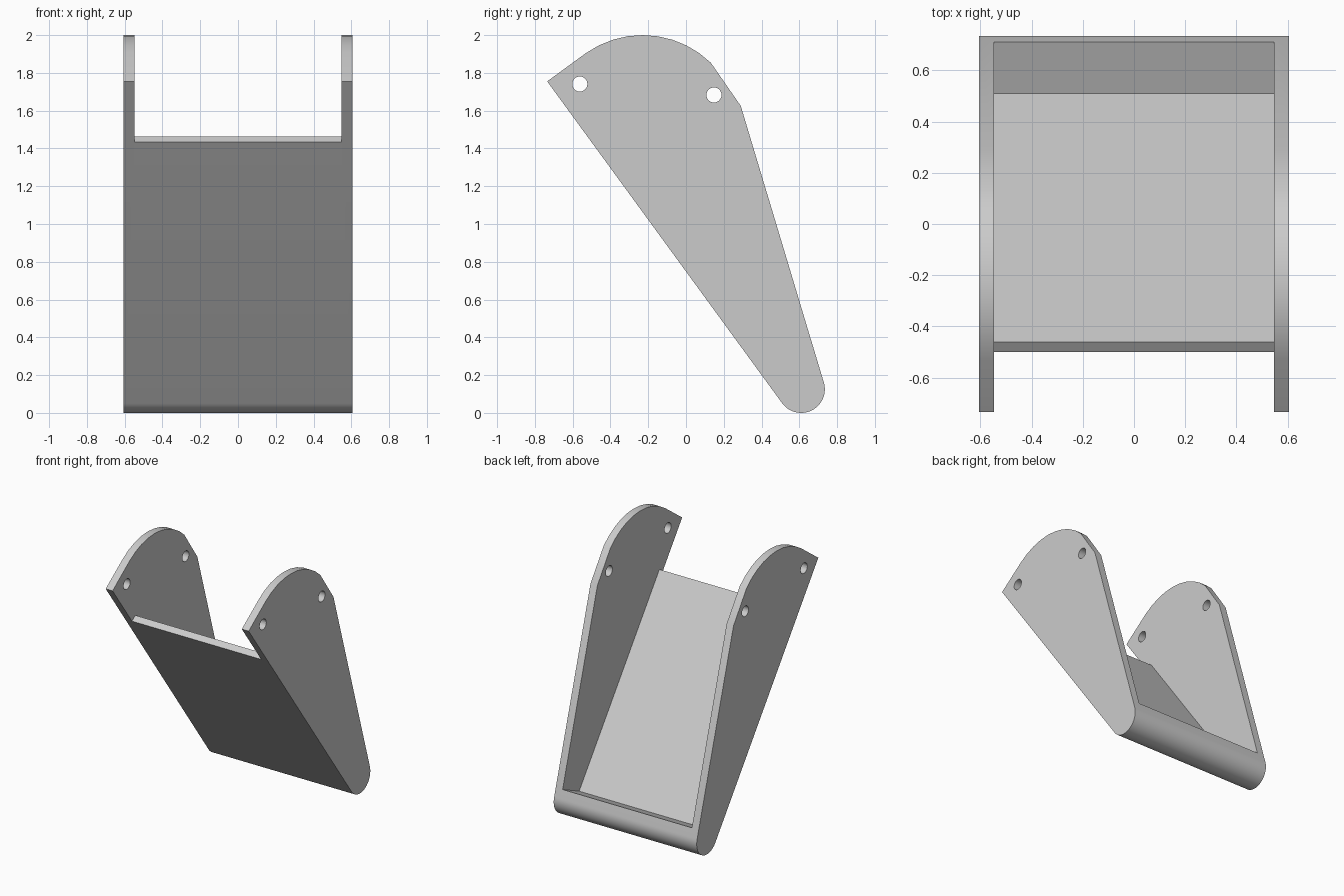
import bpy, bmesh
from math import sin, cos, radians

if "Cube" in bpy.data.objects:
    bpy.data.objects.remove(bpy.data.objects["Cube"])

HALF_W, INNER_W = 0.605, 0.547
TIP, TIP_R = (0.61, 0.125), 0.125
CROWN, CROWN_R = (-0.23, 1.48), 0.52

grey = bpy.data.materials.new("plain grey")
grey.use_nodes = True
colour = (0.6, 0.6, 0.6, 1)
grey.diffuse_color = colour
grey.node_tree.nodes["Principled BSDF"].inputs["Base Color"].default_value = colour


def arc(centre, r, a0, a1, n):
    angles = [radians(a0 + (a1 - a0) * i / n) for i in range(n + 1)]
    return [(centre[0] + r * cos(a), centre[1] + r * sin(a)) for a in angles]


def prism(name, profile, half):
    """Extrude a (y, z) profile from x = -half to x = half."""
    bm = bmesh.new()
    face = bm.faces.new([bm.verts.new((-half, y, z)) for y, z in profile])
    out = bmesh.ops.extrude_face_region(bm, geom=[face])
    verts = [v for v in out["geom"] if isinstance(v, bmesh.types.BMVert)]
    bmesh.ops.translate(bm, verts=verts, vec=(2 * half, 0, 0))
    bmesh.ops.recalc_face_normals(bm, faces=bm.faces)
    mesh = bpy.data.meshes.new(name)
    bm.to_mesh(mesh)
    bm.free()
    mesh.materials.append(grey)
    obj = bpy.data.objects.new(name, mesh)
    bpy.context.collection.objects.link(obj)
    return obj


# Full-width body: pointed front corner, curved crown, straight back, round tip
outline = [(-0.735, 1.755)]
outline += arc(CROWN, CROWN_R, 125, 46, 9)
outline += [(0.29, 1.625)]
outline += arc(TIP, TIP_R, 16.6, -143.9, 24)
bracket = prism("bracket", outline, HALF_W)

# Slot leaves two side plates, a sloping front panel and a solid tip
slot = prism("slot_cutter", [(-0.58, 1.374), (-0.46, 1.463), (0.51, 0.137),
                             (0.71, 0.226), (0.9, 0.311), (0.9, 2.2),
                             (-1, 2.2), (-1, 1.374)], INNER_W)

# Pin holes through both side plates
holes = [prism("hole_cutter", arc(c, 0.04, 0, 345, 23), 0.8)
         for c in ((-0.562, 1.741), (0.148, 1.683))]

bpy.ops.object.select_all(action="DESELECT")
bpy.context.view_layer.objects.active = bracket
bracket.select_set(True)
for cutter in [slot] + holes:
    cutter.hide_render = True
    mod = bracket.modifiers.new("cut", "BOOLEAN")
    mod.operation = "DIFFERENCE"
    mod.solver = "EXACT"
    mod.object = cutter
    bpy.ops.object.modifier_apply(modifier=mod.name)
    bpy.data.objects.remove(cutter)

bpy.ops.object.shade_smooth_by_angle(angle=radians(20))
